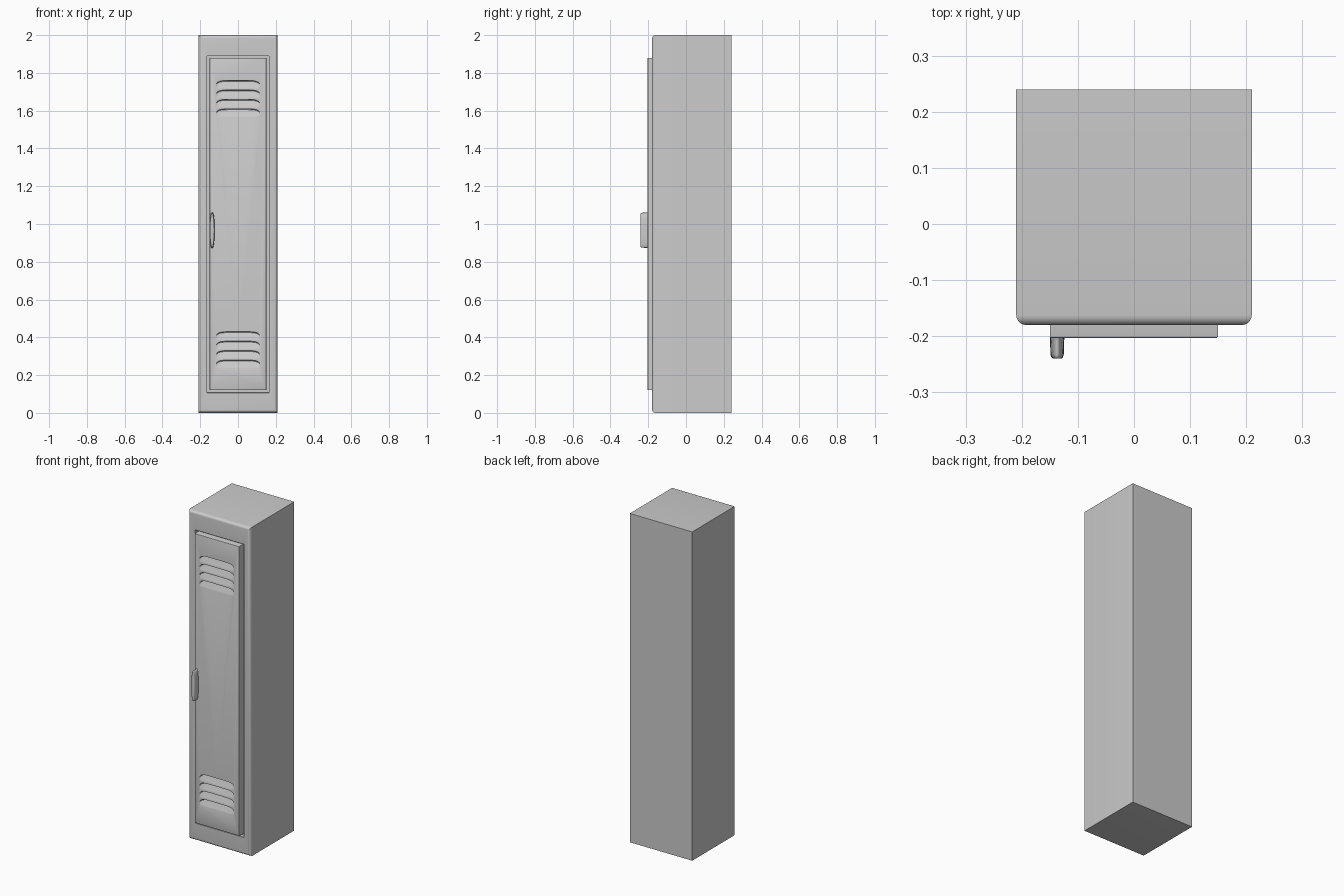
import bpy, bmesh, math
from mathutils import Vector

if "Cube" in bpy.data.objects:
    bpy.data.objects.remove(bpy.data.objects["Cube"])


def make_object(name, bm):
    bmesh.ops.recalc_face_normals(bm, faces=bm.faces)
    mesh = bpy.data.meshes.new(name)
    bm.to_mesh(mesh)
    bm.free()
    ob = bpy.data.objects.new(name, mesh)
    bpy.context.collection.objects.link(ob)
    return ob


def box(lo, hi):
    bm = bmesh.new()
    bmesh.ops.create_cube(bm, size=1)
    for v in bm.verts:
        v.co = Vector([(a + b) / 2 + c * (b - a) for a, b, c in zip(lo, hi, v.co)])
    return bm


def bevel_front(bm, width, segments):
    y = min(v.co.y for v in bm.verts)
    edges = [e for e in bm.edges if all(abs(v.co.y - y) < 1e-5 for v in e.verts)]
    bmesh.ops.bevel(bm, geom=edges, offset=width, segments=segments, profile=0.5, affect='EDGES')


def loft(name, rings):
    bm = bmesh.new()
    rows = [[bm.verts.new(p) for p in ring] for ring in rings]
    n = len(rows[0])
    for a, b in zip(rows, rows[1:]):
        for i in range(n):
            j = (i + 1) % n
            bm.faces.new((a[i], a[j], b[j], b[i]))
    bm.faces.new(rows[0])
    bm.faces.new(rows[-1])
    return make_object(name, bm)


def smooth(ob, angle):
    bpy.ops.object.select_all(action='DESELECT')
    bpy.context.view_layer.objects.active = ob
    ob.select_set(True)
    bpy.ops.object.shade_smooth_by_angle(angle=math.radians(angle))


# Cabinet: box with a rounded front rim and a sunk door opening
FLOOR_Y = -0.155
bm = box((-0.21, -0.18, 0), (0.21, 0.24, 2))
bevel_front(bm, 0.018, 5)
bm.faces.ensure_lookup_table()
front = min(bm.faces, key=lambda f: f.calc_center_median().y)
bmesh.ops.inset_region(bm, faces=[front], thickness=0.02)
for v in front.verts:
    v.co.x = math.copysign(0.165, v.co.x)
    v.co.z = 1.89 if v.co.z > 1 else 0.106
bmesh.ops.inset_region(bm, faces=[front], thickness=0.002, depth=-0.002)
walls = bmesh.ops.extrude_discrete_faces(bm, faces=[front])['faces'] 
for v in walls[0].verts:
    v.co.y = FLOOR_Y
cabinet = make_object("cabinet", bm)
smooth(cabinet, 35)

# Door panel
DOOR_Y = -0.203
bm = box((-0.15, DOOR_Y, 0.12), (0.15, FLOOR_Y, 1.88))
bevel_front(bm, 0.003, 2)
door = make_object("door", bm)

# Louvre cutters: deepest at the top edge, ramping out downwards, rounded ends
STEPS = 20
for top in (1.76, 0.43):
    for k in range(4):
        z0 = top - 0.05 * k
        rings = []
        for i in range(STEPS + 1):
            u = -math.cos(math.pi * i / STEPS) * 0.995
            f = math.sqrt(1 - abs(u) ** 6)
            zt, zb = z0 - 0.022 * (1 - f), z0 - 0.044
            x, d = 0.115 * u, 0.013 * f
            rings.append([(x, DOOR_Y - 0.02, zt), (x, DOOR_Y, zt),
                          (x, DOOR_Y + d * 0.85, zt - 0.002),
                          (x, DOOR_Y + d, zt - 0.005),
                          (x, DOOR_Y + d * 0.5, (zt + zb) / 2 - 0.003),
                          (x, DOOR_Y + d * 0.12, zb + 0.006),
                          (x, DOOR_Y - 0.0005, zb), (x, DOOR_Y - 0.02, zb)])
        cutter = loft("louvre_cutter", rings)
        cut = door.modifiers.new("louvre", 'BOOLEAN')
        cut.operation, cut.solver, cut.object = 'DIFFERENCE', 'EXACT', cutter
        cutter.hide_render = True

# Apply the cuts, then drop the helpers
bpy.context.view_layer.objects.active = door
for m in list(door.modifiers):
    cutter = m.object
    bpy.ops.object.modifier_apply(modifier=m.name)
    bpy.data.objects.remove(cutter)
smooth(door, 30)

# Handle: long oval boss with a flared foot and a rounded front
sections = [(-0.200, 0.003), (-0.204, 0.0015), (-0.209, 0), (-0.232, -0.0005),
            (-0.237, -0.002), (-0.2395, -0.0045), (-0.240, -0.007)]
rings = []
for y, grow in sections:
    ring = []
    for i in range(40):
        a = 2 * math.pi * i / 40
        c, s = math.cos(a), math.sin(a)
        ring.append((-0.137 + (0.0125 + min(grow, 0.0005)) * math.copysign(abs(c) ** 0.8, c),
                     y, 0.967 + (0.093 + grow) * math.copysign(abs(s) ** 0.8, s)))
    rings.append(ring)
handle = loft("handle", rings)
smooth(handle, 40)
